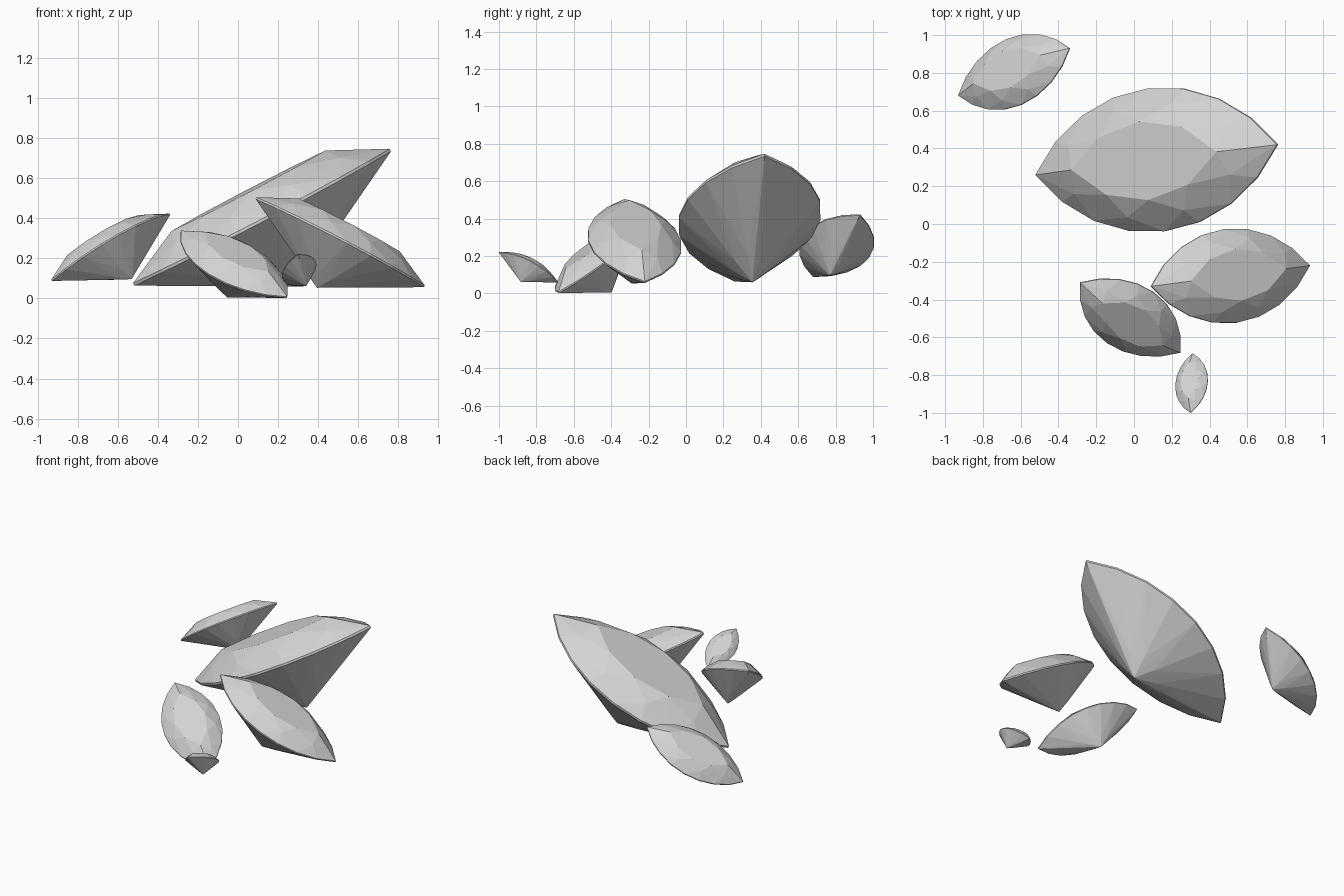
import bpy, bmesh, math
from mathutils import Vector, Matrix

if "Cube" in bpy.data.objects:
    bpy.data.objects.remove(bpy.data.objects["Cube"])

# One pale grey stone colour
grey = bpy.data.materials.new("pale_grey_stone")
grey.diffuse_color = (0.65, 0.65, 0.65, 1)
grey.use_nodes = True
grey.node_tree.nodes["Principled BSDF"].inputs["Base Color"].default_value = grey.diffuse_color

# Proportions of a marquise-cut stone of length 1
HALF_W, DEPTH, CROWN, GIRDLE = 0.262, 0.268, 0.102, 0.005
RADIUS = (0.25 + HALF_W ** 2) / (2 * HALF_W)
SWEEP = math.asin(0.5 / RADIUS)


def outline(k):
    """Point k of 16 on the pointed outline made of two circular arcs."""
    side = 1 if k <= 8 else -1
    step = k if k <= 8 else 16 - k
    a = SWEEP * (4 - step) / 4
    return RADIUS * math.sin(a), side * (RADIUS * math.cos(a) - RADIUS + HALF_W)


def marquise(name, tip_a, tip_b, culet):
    tip_a, tip_b, culet = Vector(tip_a), Vector(tip_b), Vector(culet)
    centre = (tip_a + tip_b) / 2
    length = (tip_b - tip_a).length
    u = (tip_b - tip_a).normalized()
    v = (centre - culet).cross(u).normalized()
    n = u.cross(v)
    place = Matrix.Translation(centre) @ Matrix((u, v, n)).transposed().to_4x4() @ Matrix.Scale(length, 4)

    bm = bmesh.new()

    def ring(ks, sx, sy, z):
        return [bm.verts.new((outline(k)[0] * sx, outline(k)[1] * sy, z)) for k in ks]

    even, odd = range(0, 16, 2), range(1, 16, 2)
    rise = CROWN - GIRDLE
    drop = DEPTH - GIRDLE
    table = ring(even, 0.60, 0.55, CROWN)
    crown_mid = ring(odd, 0.8, 0.8, GIRDLE + 0.57 * rise)
    top = ring(range(16), 1, 1, GIRDLE)
    low = ring(range(16), 1, 1, -GIRDLE)
    pav_mid = ring(odd, 0.25, 0.25, -GIRDLE - 0.764 * drop)
    point = bm.verts.new((0, 0, -DEPTH))

    # Table and girdle
    bm.faces.new(table)
    for k in range(16):
        j = (k + 1) % 16
        bm.faces.new((top[k], top[j], low[j], low[k]))
    # Brilliant-cut facets of crown and pavilion
    for i in range(8):
        j, g0, g1, g2 = (i + 1) % 8, 2 * i, 2 * i + 1, (2 * i + 2) % 16
        m, p = crown_mid[i], pav_mid[i]
        bm.faces.new((table[i], table[j], m))
        bm.faces.new((table[i], m, top[g0]))
        bm.faces.new((table[j], top[g2], m))
        bm.faces.new((m, top[g1], top[g0]))
        bm.faces.new((m, top[g2], top[g1]))
        bm.faces.new((p, low[g0], low[g1]))
        bm.faces.new((p, low[g1], low[g2]))
        bm.faces.new((point, low[g0], p))
        bm.faces.new((point, p, low[g2]))
    bmesh.ops.recalc_face_normals(bm, faces=bm.faces[:])
    bm.transform(place)
    mesh = bpy.data.meshes.new(name)
    bm.to_mesh(mesh)
    bm.free()
    mesh.materials.append(grey)
    bpy.context.collection.objects.link(bpy.data.objects.new(name, mesh))


# Five scattered stones, each given by its two tips and its bottom point
marquise("large_gem", (-0.52, 0.26, 0.07), (0.76, 0.42, 0.74), (0.30, 0.355, 0.06))
marquise("right_gem", (0.09, -0.33, 0.50), (0.93, -0.22, 0.06), (0.395, -0.29, 0.055))
marquise("back_left_gem", (-0.93, 0.68, 0.09), (-0.34, 0.93, 0.42), (-0.53, 0.77, 0.095))
marquise("front_gem", (-0.285, -0.31, 0.335), (0.245, -0.68, 0.005), (-0.05, -0.40, 0.0))
marquise("small_gem", (0.30, -1.0, 0.22), (0.31, -0.685, 0.06), (0.34, -0.88, 0.06))
